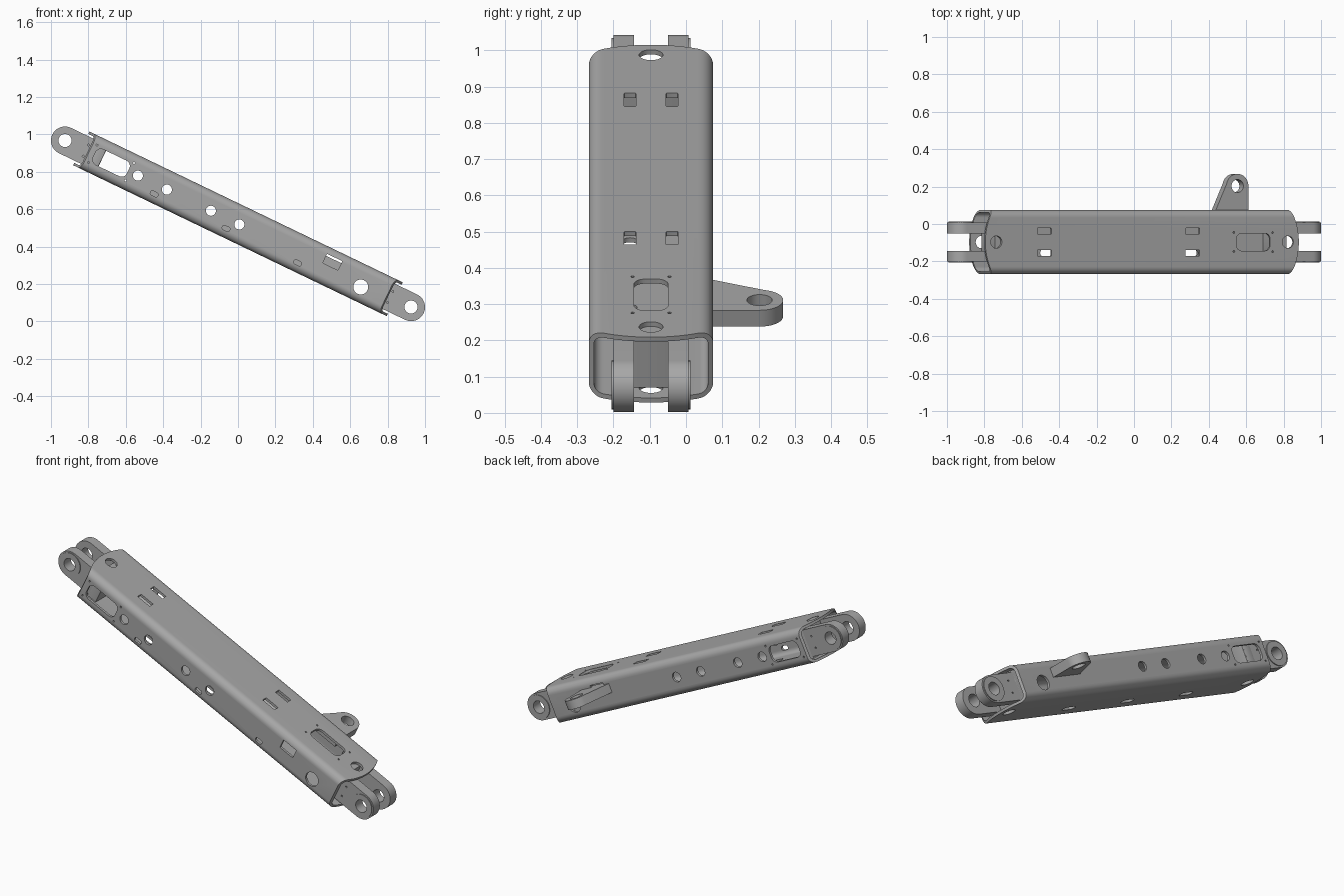
import bpy, bmesh, math
from mathutils import Matrix

if "Cube" in bpy.data.objects:
    bpy.data.objects.remove(bpy.data.objects["Cube"])

# Local frame: x along the beam, y across, z through its height
PLACE = Matrix.Translation((0, -0.0965, 0.522)) @ Matrix.Rotation(math.radians(25.7), 4, 'Y')
EYE = 1.0265          # distance of the pin eyes from the middle
HALF_W, HALF_H = 0.1715, 0.1

steel = bpy.data.materials.new("steel_grey")
steel.use_nodes = True
steel.diffuse_color = (0.39, 0.39, 0.39, 1)
steel.node_tree.nodes["Principled BSDF"].inputs["Base Color"].default_value = (0.39, 0.39, 0.39, 1)


def rounded(cx, cy, hx, hy, r, n=8):
    """Rounded rectangle outline."""
    pts = []
    for k, (sx, sy) in enumerate([(1, 1), (-1, 1), (-1, -1), (1, -1)]):
        for i in range(n + 1):
            a = math.pi / 2 * (k + i / n)
            p = (cx + sx * (hx - r) + r * math.cos(a), cy + sy * (hy - r) + r * math.sin(a))
            if not any(math.dist(p, q) < 1e-5 for q in pts):
                pts.append(p)
    return pts


def circle(cx, cy, r, n=8):
    return rounded(cx, cy, r, r, r, n)


def arc(cx, cy, r, a0, a1, n=20):
    return [(cx + r * math.cos(math.radians(a0 + (a1 - a0) * i / n)),
             cy + r * math.sin(math.radians(a0 + (a1 - a0) * i / n))) for i in range(n + 1)]


def prism(bm, pts, axis, lo, hi):
    """Extrude an outline along one local axis."""
    place = {'x': lambda a, b, h: (h, a, b),
             'y': lambda a, b, h: (a, h, b),
             'z': lambda a, b, h: (a, b, h)}[axis]
    bottom = [bm.verts.new(place(a, b, lo)) for a, b in pts]
    top = [bm.verts.new(place(a, b, hi)) for a, b in pts]
    bm.faces.new(bottom)
    bm.faces.new(top)
    for i in range(len(pts)):
        j = (i + 1) % len(pts)
        bm.faces.new((bottom[i], bottom[j], top[j], top[i]))


def solid(name, *prisms):
    bm = bmesh.new()
    for p in prisms:
        prism(bm, *p)
    bmesh.ops.recalc_face_normals(bm, faces=bm.faces)
    me = bpy.data.meshes.new(name)
    bm.to_mesh(me)
    bm.free()
    me.materials.append(steel)
    ob = bpy.data.objects.new(name, me)
    bpy.context.collection.objects.link(ob)
    return ob


def combine(ob, operation, *prisms):
    """Boolean with a temporary helper solid."""
    helper = solid("cutter", *prisms)
    helper.hide_render = True
    mod = ob.modifiers.new("cut", 'BOOLEAN')
    mod.operation, mod.solver, mod.object = operation, 'EXACT', helper
    bpy.context.view_layer.objects.active = ob
    bpy.ops.object.modifier_apply(modifier=mod.name)
    bpy.data.objects.remove(helper)


def finish(ob):
    ob.data.transform(PLACE)
    bpy.ops.object.select_all(action='DESELECT')
    ob.select_set(True)
    bpy.context.view_layer.objects.active = ob
    bpy.ops.object.shade_smooth_by_angle(angle=math.radians(30))


def side(pts, s):
    """Cutter through one side wall (s = -1 is the front)."""
    return (pts, 'y', s * HALF_W - 0.025, s * HALF_W + 0.025)


def deck(pts, s):
    """Cutter through the top (1) or bottom (-1) wall."""
    return (pts, 'z', s * HALF_H - 0.025, s * HALF_H + 0.025)


# Hollow beam with bowed ends
WALL = 0.014
beam = solid("beam_tube", (rounded(0, 0, HALF_W, HALF_H, 0.04), 'x', -1, 1))
combine(beam, 'DIFFERENCE',
        (rounded(0, 0, HALF_W - WALL, HALF_H - WALL, 0.026), 'x', -1.1, 1.1))
bow = arc(0.93 - 0.344, 0, 0.344, -31, 31)
combine(beam, 'INTERSECT', (bow + [(-x, -y) for x, y in bow], 'z', -0.2, 0.2))

# Openings in the beam walls
cuts = []
for s in (-1, 1):
    cuts.append(side(rounded(-0.752, 0, 0.1, 0.046, 0.032), s))
    cuts += [side(circle(u, 0, 0.027), s) for u in (-0.594, -0.422, -0.161, 0.008)]
    cuts.append(side(circle(0.738, -0.02, 0.04), s))
    cuts.append(side(rounded(0.544, 0.035, 0.045, 0.027, 0.003, 2), s))
    cuts += [side(circle(-0.752 + du, dv, 0.005, 3), s)
             for du in (-0.11, 0.11) for dv in (-0.052, 0.052)]
    cuts += [deck(circle(u, 0, 0.033), s) for u in (-0.865, 0.865)]
cuts.append(deck(rounded(0.66, 0, 0.1, 0.047, 0.032), 1))
cuts += [deck(circle(0.66 + du, dy, 0.005, 3), 1) for du in (-0.115, 0.115) for dy in (-0.051, 0.051)]
cuts += [deck(rounded(u, y, 0.042, 0.016, 0.002, 2), 1) for u in (-0.58, 0.3) for y in (-0.058, 0.058)]
for u in (-0.473, -0.047, 0.378):
    cuts.append(deck(rounded(u, -0.058, 0.042, 0.02, 0.019), -1))
    cuts.append(side(rounded(u, -0.05, 0.022, 0.012, 0.011), -1))
combine(beam, 'DIFFERENCE', *cuts)
finish(beam)

# Fork at each end: inner web and two lugs with raised eye bosses
for end, label in ((-1, "upper"), (1, "lower")):
    web = solid(label + "_fork_web",
                (rounded(end * 0.835, 0, 0.03, 0.104, 0.006, 2), 'z', -0.085, 0.085))
    finish(web)
    outline = [(end * x, z) for x, z in
               [(0.81, -0.075)] + arc(EYE, 0, 0.075, -90, 90, 24) + [(0.81, 0.075)]]
    for s, which in ((-1, "front"), (1, "back")):
        inner, outer = sorted((s * 0.047, s * 0.104))
        lug = solid(f"{label}_{which}_lug", (outline, 'y', inner, outer))
        b0, b1 = sorted((s * 0.09, s * 0.109))
        combine(lug, 'UNION', (circle(end * EYE, 0, 0.067, 10), 'y', b0, b1))
        h0, h1 = sorted((s * 0.09, s * 0.12))
        combine(lug, 'DIFFERENCE',
                (circle(end * EYE, 0, 0.035), 'y', inner - 0.05, outer + 0.05),
                *[(circle(end * 0.903, v, 0.005, 3), 'y', h0, h1) for v in (-0.033, 0.033)])
        finish(lug)

# Mounting ear on the back wall
ear = solid("side_ear", ([(0.462, 0.13), (0.655, 0.13)]
            + arc(0.59, 0.2995, 0.065, 0, 168) + [(0.462, 0.172)], 'z', 0.0, 0.05))
combine(ear, 'DIFFERENCE', (circle(0.59, 0.2995, 0.035), 'z', -0.05, 0.1))
finish(ear)
